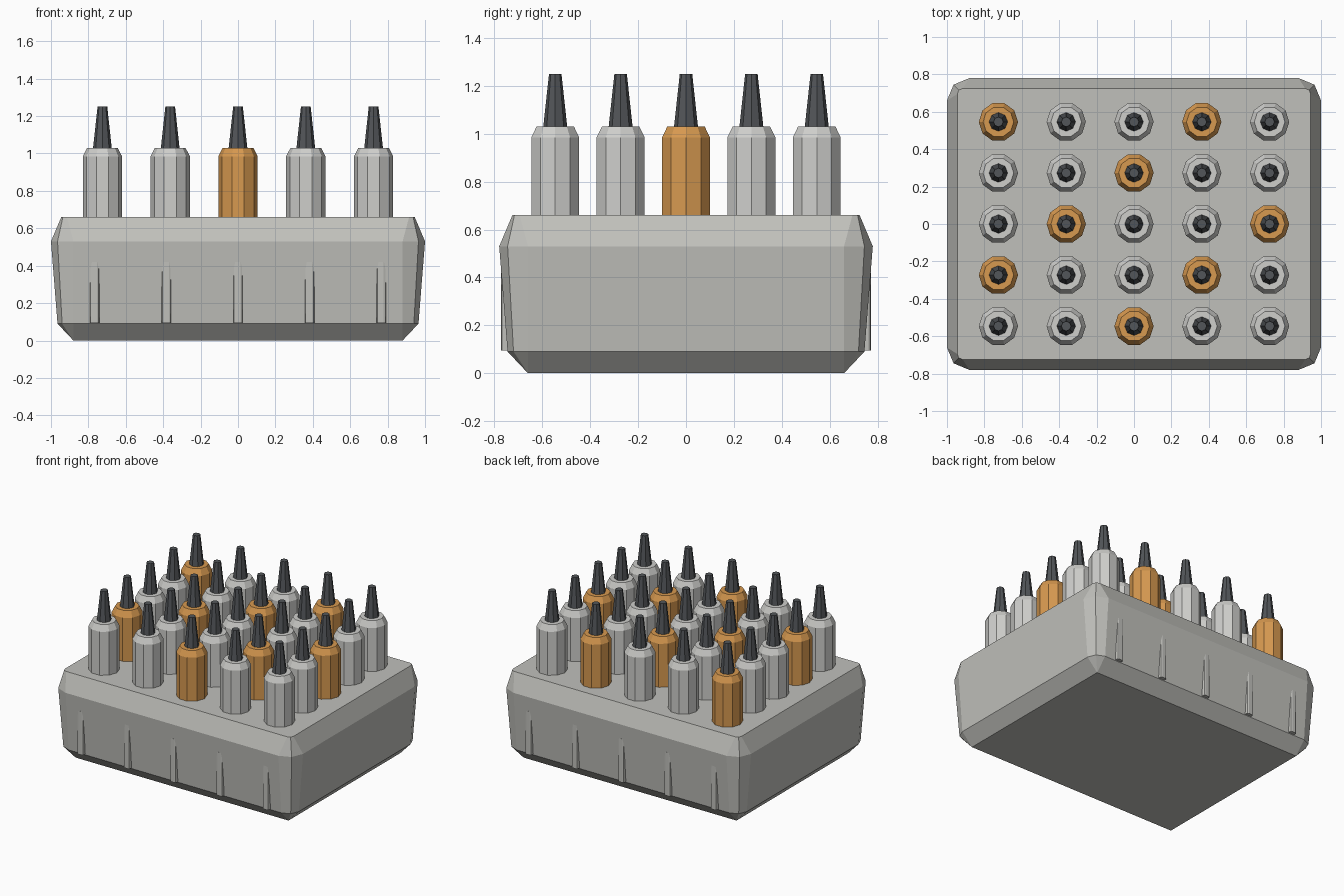
import bpy
import bmesh
from math import cos, sin, tau

cube = bpy.data.objects.get("Cube")
if cube:
    bpy.data.objects.remove(cube, do_unlink=True)


def material(name, rgb):
    mat = bpy.data.materials.new(name)
    mat.use_nodes = True
    mat.diffuse_color = (*rgb, 1)
    mat.node_tree.nodes["Principled BSDF"].inputs["Base Color"].default_value = (*rgb, 1)
    return mat


tray_grey = material("tray grey", (0.53, 0.53, 0.50))
bottle_grey = material("bottle grey", (0.62, 0.62, 0.60))
bottle_orange = material("bottle orange", (0.68, 0.32, 0.08))
nozzle_dark = material("nozzle dark", (0.085, 0.092, 0.10))


def loft(name, rings, mat):
    """Skin a stack of equal-length rings and cap both ends."""
    bm = bmesh.new()
    loops = [[bm.verts.new(p) for p in ring] for ring in rings]
    for low, high in zip(loops, loops[1:]):
        for i in range(len(low)):
            j = (i + 1) % len(low)
            bm.faces.new((low[i], low[j], high[j], high[i]))
    bm.faces.new(loops[0][::-1])
    bm.faces.new(loops[-1])
    bmesh.ops.remove_doubles(bm, verts=bm.verts, dist=0.0005)
    bmesh.ops.recalc_face_normals(bm, faces=bm.faces)
    mesh = bpy.data.meshes.new(name)
    bm.to_mesh(mesh)
    bm.free()
    mesh.materials.append(mat)
    obj = bpy.data.objects.new(name, mesh)
    bpy.context.collection.objects.link(obj)
    return obj


def rounded_rect(hx, hy, r, z):
    """Rectangle with two-facet rounded corners, counter-clockwise."""
    ring = []
    for k, (sx, sy) in enumerate([(1, 1), (-1, 1), (-1, -1), (1, -1)]):
        for step in range(3):
            a = tau * (k / 4 + step / 8)
            ring.append((sx * (hx - r) + r * cos(a), sy * (hy - r) + r * sin(a), z))
    return ring


def turned(name, sides, profile, mat):
    """Faceted solid of revolution from (radius, height) pairs."""
    rings = [[(r * cos(tau * i / sides), r * sin(tau * i / sides), z)
              for i in range(sides)] for r, z in profile]
    return loft(name, rings, mat)


# Tray with undercut foot and sloped upper rim
loft("tray", [rounded_rect(0.88, 0.66, 0, 0),
              rounded_rect(0.965, 0.745, 0.085, 0.09),
              rounded_rect(1.0, 0.78, 0.12, 0.53),
              rounded_rect(0.945, 0.725, 0.03, 0.66)], tray_grey)

# Grip ribs on the front and back walls
for side, label in ((-1, "front"), (1, "back")):
    for i in range(5):
        rib = loft(f"{label}_grip_rib_{i + 1}",
                   [rounded_rect(0.025, 0.03, 0.012, z) for z in (0.095, 0.42)], tray_grey)
        rib.location = ((i - 2) * 0.383, side * 0.742, 0)

# Five by five grid of bottles, every third diagonal orange
for row in range(5):
    for col in range(5):
        spot = ((col - 2) * 0.3625, (2 - row) * 0.273, 0)
        paint = bottle_orange if (row + col) % 3 == 0 else bottle_grey
        tag = f"{row + 1}_{col + 1}"
        bottle = turned(f"bottle_{tag}", 10,
                        [(0.105, 0.65), (0.105, 0.985), (0.082, 1.03)], paint)
        nozzle = turned(f"nozzle_{tag}", 8, [(0.051, 1.02), (0.026, 1.25)], nozzle_dark)
        bottle.location = nozzle.location = spot
